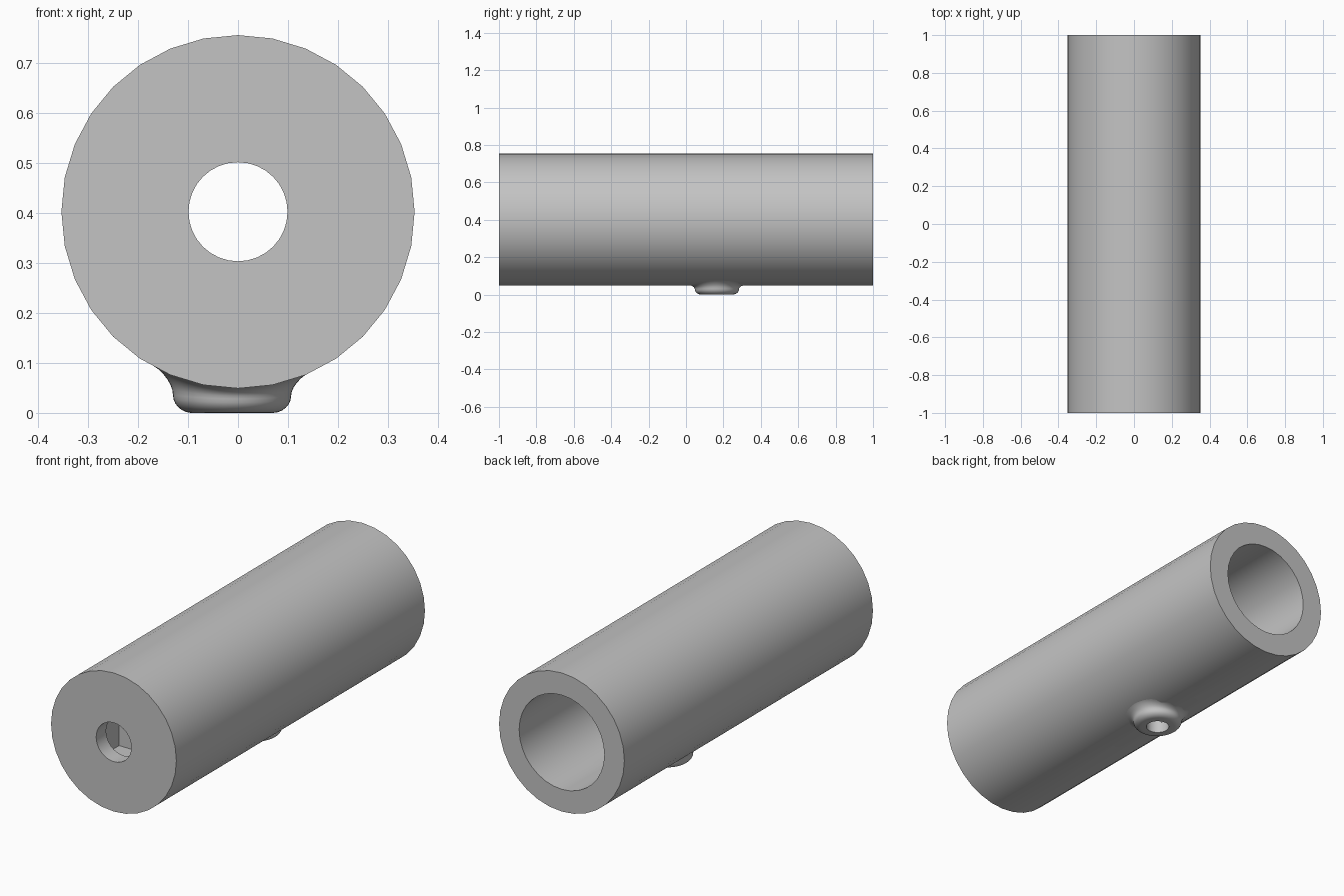
import bpy, bmesh, math
from mathutils import Vector

old = bpy.data.objects.get("Cube")
if old:
    bpy.data.objects.remove(old, do_unlink=True)

GREY = (0.55, 0.55, 0.55, 1)
grey = bpy.data.materials.new("plain grey")
grey.use_nodes = True
grey.diffuse_color = GREY
grey.node_tree.nodes["Principled BSDF"].inputs["Base Color"].default_value = GREY

RADIUS, AXIS_Z = 0.353, 0.402
BOSS_X, BOSS_Y = -0.012, 0.165


def loft(name, rings, closed):
    """Skin a list of equally sized point rings into an object."""
    bm = bmesh.new()
    loops = [[bm.verts.new(p) for p in ring] for ring in rings]
    pairs = list(zip(loops, loops[1:]))
    if closed:
        pairs.append((loops[-1], loops[0]))
    for a, b in pairs:
        for i in range(len(a)):
            j = (i + 1) % len(a)
            bm.faces.new((a[i], a[j], b[j], b[i]))
    bmesh.ops.recalc_face_normals(bm, faces=bm.faces)
    mesh = bpy.data.meshes.new(name)
    bm.to_mesh(mesh)
    bm.free()
    obj = bpy.data.objects.new(name, mesh)
    bpy.context.collection.objects.link(obj)
    mesh.materials.append(grey)
    return obj


def activate(obj):
    bpy.ops.object.select_all(action='DESELECT')
    obj.select_set(True)
    bpy.context.view_layer.objects.active = obj


def cut(obj, cutter):
    cutter.hide_render = True
    mod = obj.modifiers.new("cut", 'BOOLEAN')
    mod.operation, mod.solver, mod.object = 'DIFFERENCE', 'EXACT', cutter
    activate(obj)
    bpy.ops.object.modifier_apply(modifier=mod.name)
    bpy.data.objects.remove(cutter, do_unlink=True)


def tube_ring(r, y, n=32):
    return [(r * math.cos(math.tau * i / n), y, AXIS_Z + r * math.sin(math.tau * i / n))
            for i in range(n)]


# Tube: small front opening, wide bore from the back
profile = [(RADIUS, -1), (RADIUS, 1), (0.24, 1), (0.24, -0.6), (0.099, -0.6), (0.099, -1)]
tube = loft("tube", [tube_ring(r, y) for r, y in profile], True)

# Square pocket behind the front wall
bpy.ops.mesh.primitive_cube_add(size=1, location=(0, -0.81, AXIS_Z))
pocket = bpy.context.object
pocket.scale = (0.36, 0.22, 0.36)
cut(tube, pocket)

# Port drilled through the underside into the bore
bpy.ops.mesh.primitive_cylinder_add(vertices=32, radius=0.055, depth=0.4,
                                    location=(BOSS_X, BOSS_Y, 0.15))
cut(tube, bpy.context.object)


def boss_ring(r, h, follow, n=48):
    """Circle that bends towards the curve of the tube as follow goes to 1."""
    ring = []
    for i in range(n):
        a = math.tau * i / n
        x, y = BOSS_X + r * math.cos(a), BOSS_Y + r * math.sin(a)
        lift = RADIUS - math.sqrt(RADIUS ** 2 - x * x)
        ring.append((x, y, h + follow * lift))
    return ring


# Boss: bored foot, rounded rim, short neck and a fillet onto the tube
steps = [(0.055, 0.07, 0), (0.055, 0, 0), (0.082, 0, 0)]
for k in range(1, 7):
    a = math.pi / 2 * k / 6
    steps.append((0.082 + 0.036 * math.sin(a), 0.028 * (1 - math.cos(a)), 0.3 * k / 6))
for k in range(1, 7):
    a = math.pi / 2 * k / 6
    steps.append((0.118 + 0.04 * (1 - math.cos(a)), 0.028 + 0.023 * math.sin(a),
                  0.3 + 0.7 * math.sin(a)))
boss = loft("port_boss", [boss_ring(*s) for s in steps], False)

# An open skin needs its normals pointing out: the flat foot must face down
foot = min(boss.data.polygons, key=lambda p: p.center.z)
if foot.normal.dot(Vector((0, 0, 1))) > 0:
    boss.data.flip_normals()

for obj in (tube, boss):
    activate(obj)
    bpy.ops.object.shade_smooth_by_angle(angle=math.radians(35))
